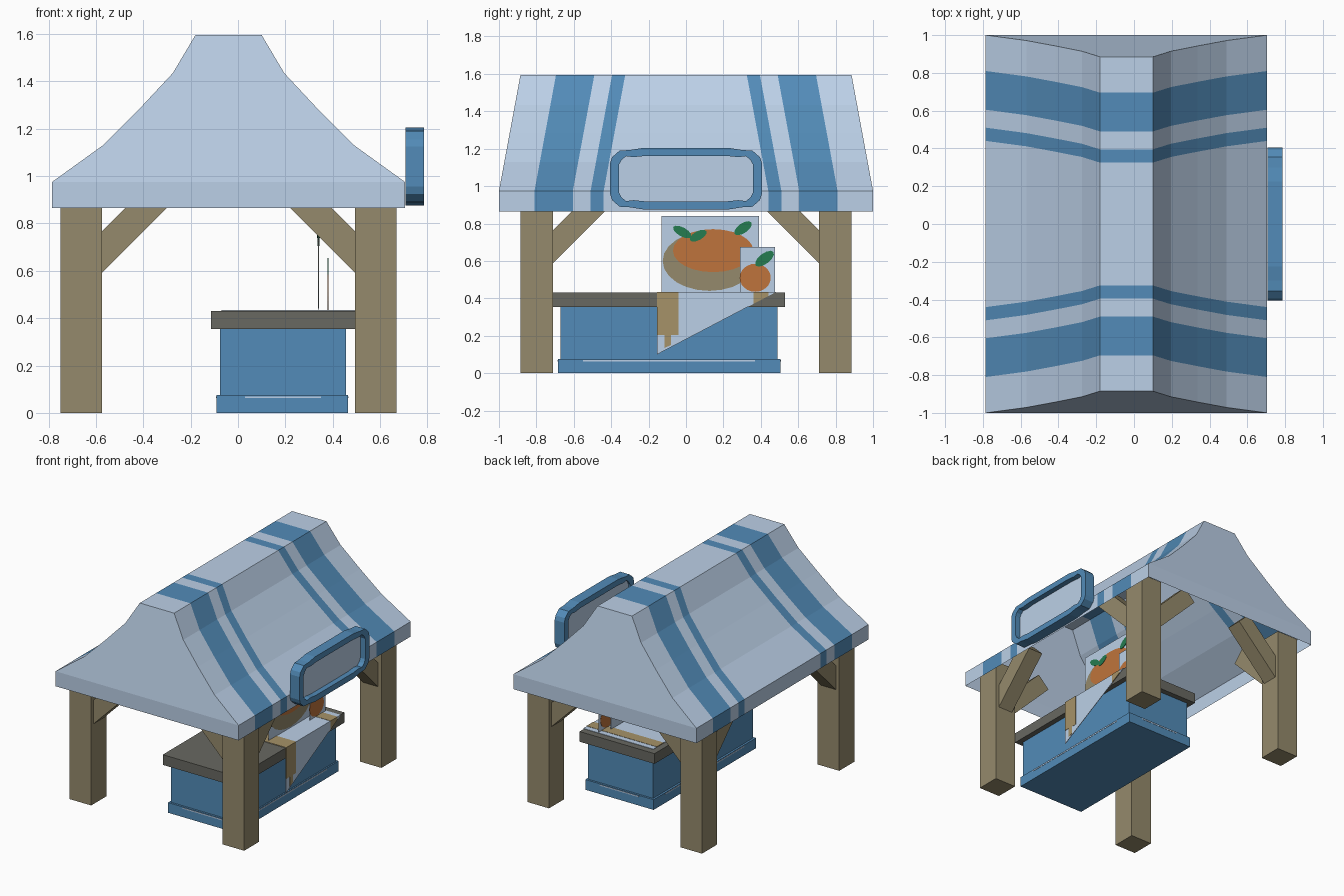
import bpy, bmesh, math
from mathutils import Vector

if "Cube" in bpy.data.objects:
    bpy.data.objects.remove(bpy.data.objects["Cube"])


def mat(name, r, g, b):
    m = bpy.data.materials.new(name)
    m.diffuse_color = (r, g, b, 1)
    m.use_nodes = True
    m.node_tree.nodes["Principled BSDF"].inputs["Base Color"].default_value = m.diffuse_color
    return m


PALE = mat("pale canvas", .50, .63, .80)
BLUE = mat("blue paint", .085, .26, .48)
WOOD = mat("wood", .30, .255, .15)
GREY = mat("grey counter", .14, .14, .12)
TAN = mat("tan trim", .38, .29, .14)
ORANGE = mat("orange fruit", .52, .175, .045)
GREEN = mat("green leaf", .018, .20, .08)


def finish(bm, name, mats, recalc=True):
    if recalc:
        bmesh.ops.recalc_face_normals(bm, faces=bm.faces)
    me = bpy.data.meshes.new(name)
    bm.to_mesh(me)
    bm.free()
    for m in mats:
        me.materials.append(m)
    ob = bpy.data.objects.new(name, me)
    bpy.context.collection.objects.link(ob)
    return ob


def prism(name, pts, axis, lo, hi, m):
    """Extrude a 2D outline along x (pts are y,z) or along y (pts are x,z)."""
    bm = bmesh.new()
    rings = []
    for d in (lo, hi):
        rings.append([bm.verts.new((d, a, z) if axis == 'x' else (a, d, z)) for a, z in pts])
    n = len(pts)
    bm.faces.new(rings[0])
    bm.faces.new(rings[1])
    for i in range(n):
        j = (i + 1) % n
        bm.faces.new((rings[0][i], rings[0][j], rings[1][j], rings[1][i]))
    return finish(bm, name, [m])


def box(name, x0, x1, y0, y1, z0, z1, m):
    return prism(name, [(x0, z0), (x1, z0), (x1, z1), (x0, z1)], 'y', y0, y1, m)


# Roof: striped open canvas shell with slanted gable ends
half = [(-.785, .865), (-.785, .975), (-.57, 1.13), (-.415, 1.285), (-.275, 1.435), (-.18, 1.595)]
profile = half + [(-.08 - x, z) for x, z in reversed(half)]
edges = [1.0, .81, .605, .51, .44]
cols = [-e for e in edges] + edges[::-1]
bm = bmesh.new()
grid = []
for x, z in profile:
    inset = .115 * max(0, z - .975) / .62
    grid.append([bm.verts.new((x, y - math.copysign(inset, y), z)) for y in cols])
for i in range(len(grid) - 1):
    for j in range(len(cols) - 1):
        f = bm.faces.new((grid[i][j], grid[i][j + 1], grid[i + 1][j + 1], grid[i + 1][j]))
        f.material_index = int(j in (1, 3, 5, 7))
        f.normal_update()
        if f.normal.dot(f.calc_center_median() - Vector((-.04, 0, .8))) < 0:
            f.normal_flip()
for j in (0, -1):
    ring = [row[j] for row in grid]
    for loop in (ring[1:-1], [ring[0], ring[1], ring[-2], ring[-1]]):
        f = bm.faces.new(loop)
        f.normal_update()
        if f.normal.y * loop[0].co.y < 0:
            f.normal_flip()
finish(bm, "roof", [PALE, BLUE], False)

# Corner posts with two diagonal braces each
brace = [(0, .59), (.33, .92), (.242, 1.008), (0, .766)]
for sx, xn in ((-1, "left"), (1, "right")):
    xc = -.04 + sx * .6225
    for sy, yn in ((-1, "front"), (1, "back")):
        yc = sy * .7975
        tag = yn + "_" + xn
        box(tag + "_post", xc - .0875, xc + .0875, yc - .0875, yc + .0875, 0, .95, WOOD)
        xi, yi = xc - sx * .0875, yc - sy * .0875
        prism(tag + "_cross_brace", [(xi - sx * a, z) for a, z in brace], 'y', yc - .06, yc + .06, WOOD)
        prism(tag + "_long_brace", [(yi - sy * a, z) for a, z in brace], 'x', xc - .06, xc + .06, WOOD)

# Counter
box("counter_base", -.09, .465, -.685, .505, 0, .075, BLUE)
box("counter_body", -.075, .455, -.67, .49, .07, .357, BLUE)
box("counter_top", -.115, .495, -.71, .53, .355, .43, GREY)
# Thin pale lines along the base
box("base_line_long", -.092, .467, -.55, .37, .062, .070, PALE)
box("base_line_cross", .03, .35, -.687, .507, .062, .070, PALE)

# Cloth runner: flat on the counter, slanted end hanging over the right side
box("cloth_top", -.07, .50, -.155, .48, .43, .433, PALE)
box("cloth_band_front", -.07, .50, -.155, -.04, .43, .435, TAN)
box("cloth_band_back", -.07, .50, .36, .44, .43, .435, TAN)
prism("cloth_drop", [(-.155, .433), (-.155, .10), (.48, .433)], 'x', .496, .50, PALE)
prism("drop_band_front", [(-.155, .435), (-.155, .205), (-.04, .205), (-.04, .435)], 'x', .496, .502, TAN)
prism("drop_band_tip", [(-.115, .205), (-.115, .135), (-.08, .15), (-.08, .205)], 'x', .496, .502, TAN)
prism("drop_band_back", [(.36, .435), (.36, .370), (.44, .412), (.44, .435)], 'x', .496, .502, TAN)


# Fruit display cards: layers get thicker so each shows on both sides
def oval(cy, cz, ry, rz, ang=0, n=24):
    c, s = math.cos(ang), math.sin(ang)
    out = []
    for i in range(n):
        t = math.tau * i / n
        a, b = ry * math.cos(t), rz * math.sin(t)
        out.append((cy + a * c - b * s, cz + a * s + b * c))
    return out


def card(name, x, layers):
    for k, (part, pts, m) in enumerate(layers):
        t = .001 * (k + 1)
        prism(name + "_" + part, pts, 'x', x - t, x + t, m)


def rect(y0, y1, z0, z1):
    return [(y0, z0), (y1, z0), (y1, z1), (y0, z1)]


card("bowl_card", .34, [
    ("back", rect(-.13, .39, .43, .84), PALE),
    ("bowl", oval(.125, .60, .25, .16), WOOD),
    ("fruit", oval(.145, .655, .215, .115), ORANGE),
    ("leaf_left", oval(-.02, .755, .055, .024, -.5, 12), GREEN),
    ("leaf_middle", oval(.065, .735, .05, .024, .5, 12), GREEN),
    ("leaf_right", oval(.305, .775, .055, .026, .6, 12), GREEN)])
card("fruit_card", .38, [
    ("back", rect(.29, .475, .43, .675), PALE),
    ("fruit", oval(.37, .51, .083, .075), ORANGE),
    ("leaf", oval(.42, .612, .06, .028, .65, 12), GREEN)])


# Hanging sign: rounded frame around a recessed pale panel
def mirrored(q):
    top = q + [(-y, z) for y, z in reversed(q)]
    return [(y, z + 1.04) for y, z in top + [(-y, -z) for y, z in top]]


outer = mirrored([(.405, .085), (.395, .115), (.355, .15), (.30, .153), (.225, .165)])
inner = mirrored([(.358, .075), (.345, .10), (.32, .12), (.28, .115), (.215, .122)])
bm = bmesh.new()
loops = [[bm.verts.new((x, y, z)) for y, z in pts]
         for x, pts in ((.707, outer), (.785, outer), (.785, inner), (.707, inner))]
n = len(outer)
for k in range(4):
    a, b = loops[k], loops[(k + 1) % 4]
    for i in range(n):
        j = (i + 1) % n
        bm.faces.new((a[i], a[j], b[j], b[i]))
finish(bm, "sign_frame", [BLUE])
prism("sign_panel", inner, 'x', .72, .745, PALE)
